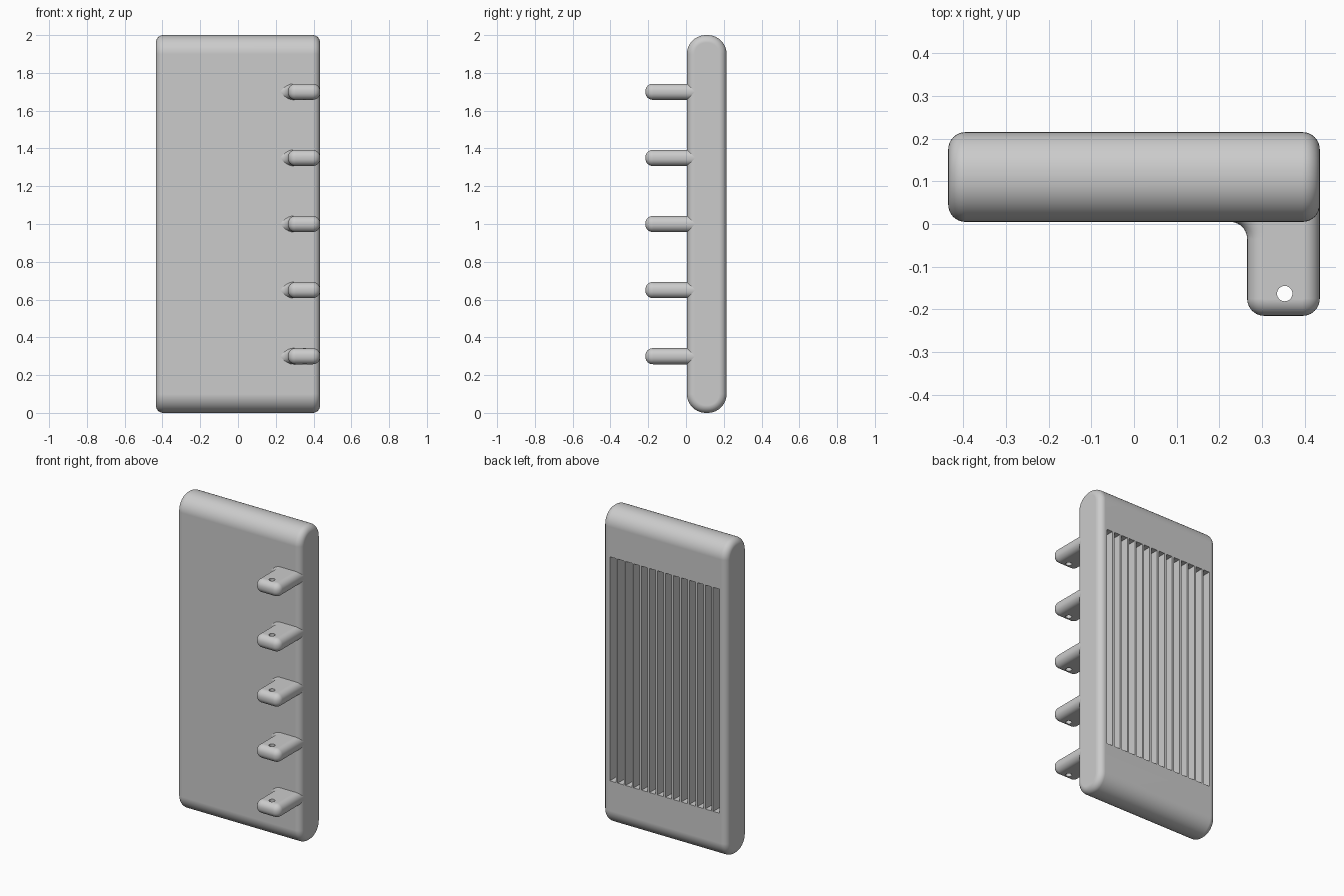
import bpy
import bmesh
from math import cos, sin, pi
from mathutils import Matrix, Vector

cube = bpy.data.objects.get("Cube")
if cube:
    bpy.data.objects.remove(cube)

grey = bpy.data.materials.new("neutral_grey")
grey.use_nodes = True
colour = (0.6, 0.6, 0.6, 1)
grey.diffuse_color = colour
grey.node_tree.nodes["Principled BSDF"].inputs["Base Color"].default_value = colour


def make_object(name, bm):
    bmesh.ops.recalc_face_normals(bm, faces=bm.faces)
    mesh = bpy.data.meshes.new(name)
    bm.to_mesh(mesh)
    bm.free()
    mesh.materials.append(grey)
    obj = bpy.data.objects.new(name, mesh)
    bpy.context.collection.objects.link(obj)
    return obj


def outline(arcs, inset, steps=10):
    """Outline made of arcs (u, v, radius, start, end) in quarter turns."""
    points = []
    for u, v, r, a, b in arcs:
        radius = r - inset if b > a else r + inset  # falling angle = hollow fillet
        for i in range(steps + 1):
            t = (a + (b - a) * i / steps) * pi / 2
            points.append((u + radius * cos(t), v + radius * sin(t)))
    return points


def soft_plate(name, arcs, half, edge, place, steps=8):
    """Stack inset outlines into a plate whose rims are rounded."""
    levels = []
    for i in range(steps + 1):
        t = i / steps * pi / 2
        levels.append((edge * (1 - cos(t)), half - edge + edge * sin(t)))
    levels = [(i, -h) for i, h in reversed(levels)] + levels
    bm = bmesh.new()
    rings = [[bm.verts.new(place(u, v, h)) for u, v in outline(arcs, inset)]
             for inset, h in levels]
    for low, high in zip(rings, rings[1:]):
        for k in range(len(low)):
            bm.faces.new((low[k - 1], low[k], high[k], high[k - 1]))
    bm.faces.new(rings[0])
    bm.faces.new(rings[-1])
    return make_object(name, bm)


def cut(obj, cutter):
    cutter.hide_render = True
    mod = obj.modifiers.new("cut", 'BOOLEAN')
    mod.operation = 'DIFFERENCE'
    mod.solver = 'EXACT'
    mod.object = cutter
    bpy.context.view_layer.objects.active = obj
    bpy.ops.object.modifier_apply(modifier=mod.name)
    bpy.data.objects.remove(cutter)


def smooth(obj):
    bpy.ops.object.select_all(action='DESELECT')
    obj.select_set(True)
    bpy.context.view_layer.objects.active = obj
    bpy.ops.object.shade_smooth_by_angle(angle=0.6)
    mod = obj.modifiers.new("flat_faces", 'WEIGHTED_NORMAL')
    mod.keep_sharp = True


# Main slab: rounded top and bottom, softened side rims
slab_arcs = [(0.115, 1.9, 0.1, 0, 1), (0.105, 1.9, 0.1, 1, 2),
             (0.105, 0.1, 0.1, 2, 3), (0.115, 0.1, 0.1, 3, 4)]
slab = soft_plate("slab", slab_arcs, 0.435, 0.04, lambda u, v, h: (h, u, v))

# Row of upright slots in the back
SLOTS, PITCH, WIDTH, DEPTH = 14, 0.0558, 0.0425, 0.12
bm = bmesh.new()
for i in range(SLOTS):
    x = (i - (SLOTS - 1) / 2) * PITCH
    matrix = Matrix.Translation((x, 0.215, 1)) @ Matrix.Diagonal((WIDTH, 2 * DEPTH, 1.42, 1))
    bmesh.ops.create_cube(bm, size=1, matrix=matrix)
cut(slab, make_object("slot_cutter", bm))
smooth(slab)

# Five drilled tabs on the front, each with a fillet on its inner side
tab_arcs = [(0.305, -0.175, 0.04, 2, 3), (0.395, -0.175, 0.04, 3, 4),
            (0.395, 0.05, 0.04, 0, 1), (0.265, 0.05, 0.04, 1, 2),
            (0.225, -0.035, 0.04, 1, 0)]
for i in range(5):
    z = 0.3 + 0.35 * i
    tab = soft_plate(f"tab_{i + 1}", tab_arcs, 0.0425, 0.039,
                     lambda u, v, h: Vector((u, v, z + h)))
    bm = bmesh.new()
    bmesh.ops.create_cone(bm, cap_ends=True, segments=32, radius1=0.018, radius2=0.018,
                          depth=0.2, matrix=Matrix.Translation((0.353, -0.163, z)))
    cut(tab, make_object("hole_cutter", bm))
    smooth(tab)
